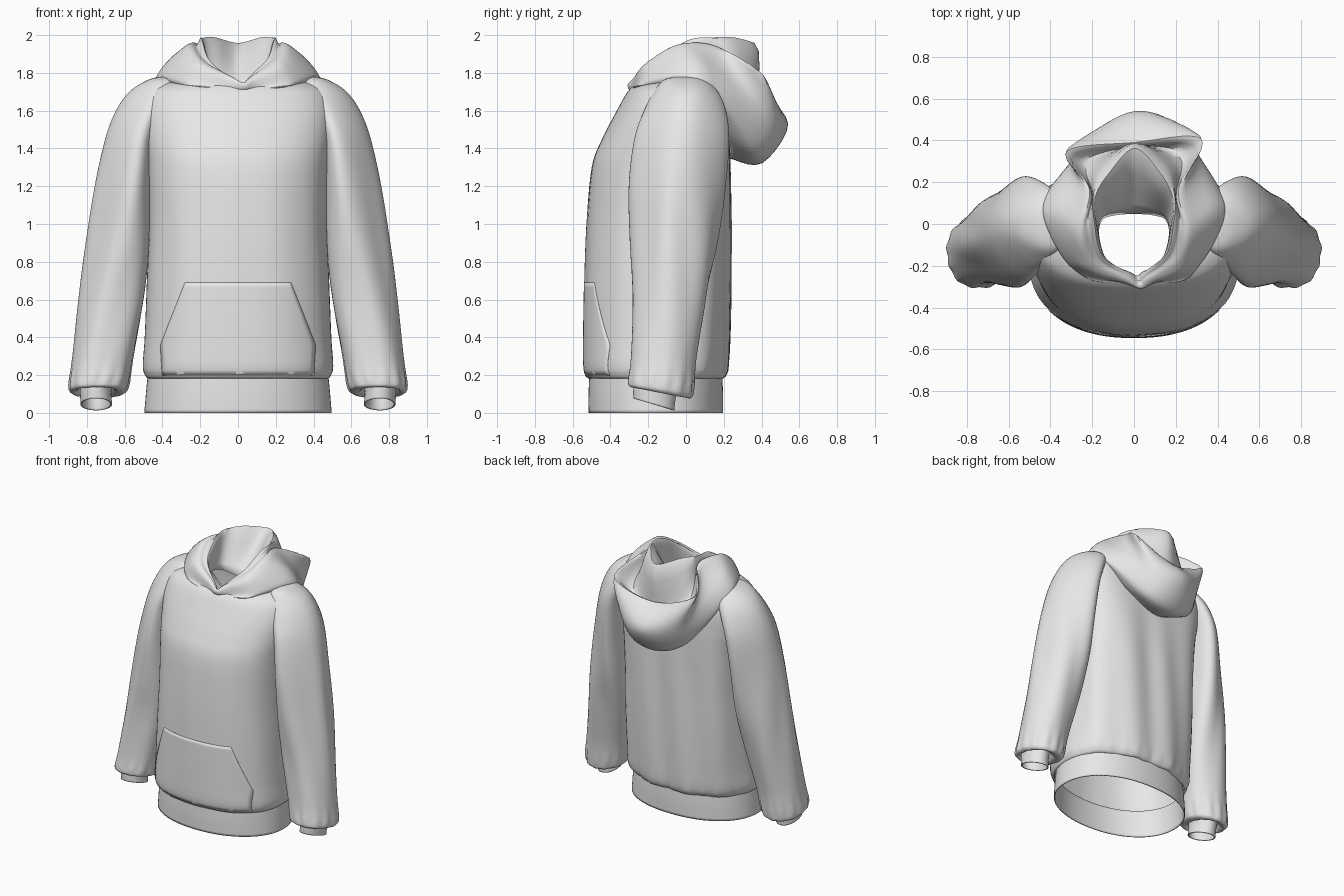
import bpy, math

cube = bpy.data.objects.get("Cube")
if cube:
    bpy.data.objects.remove(cube, do_unlink=True)

fabric = bpy.data.materials.new("light_grey_fabric")
fabric.use_nodes = True
fabric.diffuse_color = (0.8, 0.8, 0.8, 1)
fabric.node_tree.nodes["Principled BSDF"].inputs["Base Color"].default_value = (0.8, 0.8, 0.8, 1)


def spline(keys, steps, closed=False):
    """Catmull-Rom curve through tuples of any length."""
    out, n = [], len(keys)
    pick = (lambda i: keys[i % n]) if closed else (lambda i: keys[max(0, min(n - 1, i))])
    for i in range(n if closed else n - 1):
        for s in range(steps):
            t = s / steps
            out.append(tuple(
                b + 0.5 * t * (c - a + t * (2 * a - 5 * b + 4 * c - d + t * (3 * (b - c) + d - a)))
                for a, b, c, d in zip(pick(i - 1), pick(i), pick(i + 1), pick(i + 2))))
    if not closed:
        out.append(tuple(keys[-1]))
    return out


def make(name, verts, faces, thick):
    mesh = bpy.data.meshes.new(name)
    mesh.from_pydata(verts, [], faces)
    mesh.materials.append(fabric)
    obj = bpy.data.objects.new(name, mesh)
    bpy.context.collection.objects.link(obj)
    mod = obj.modifiers.new("thickness", 'SOLIDIFY')
    mod.thickness, mod.offset = thick, 0
    bpy.ops.object.select_all(action='DESELECT')
    obj.select_set(True)
    bpy.context.view_layer.objects.active = obj
    bpy.ops.object.shade_smooth_by_angle(angle=math.radians(50))


def grid_faces(rows, cols, closed):
    faces = []
    for i in range(rows - 1):
        for j in range(cols if closed else cols - 1):
            k = (j + 1) % cols
            faces.append((i * cols + j, i * cols + k, (i + 1) * cols + k, (i + 1) * cols + j))
    return faces


def loft(name, rings, thick=0.008, cap=False):
    cols = len(rings[0])
    faces = grid_faces(len(rings), cols, True)
    if cap:
        faces.append(tuple(range((len(rings) - 1) * cols, len(rings) * cols)))
    make(name, [p for r in rings for p in r], faces, thick)


def oval(z, x0, x1, y0, y1, front=2.0, back=2.0, tilt=0.0, fold=None, segs=96, taper=0.0):
    """Superellipse ring, optionally tilted, rippled, and narrowed towards +x."""
    cx, cy, ring = (x0 + x1) / 2, (y0 + y1) / 2, []
    for j in range(segs):
        a = math.tau * j / segs - math.pi / 2
        c, s = math.cos(a), math.sin(a)
        power = back if s > 0 else front
        r = (abs(c) ** power + abs(s) ** power) ** (-1 / power)
        k = fold(a, z) if fold else 0
        depth = (1 - taper * r * c) * (1 - 0.18 * taper)
        x = cx + c * (r * (x1 - x0) / 2 + k)
        y = cy + s * (r * depth * (y1 - y0) / 2 + k)
        ring.append((x, y, z + tilt * (y - cy)))
    return ring


# Torso: height, half width, front, back, tilt
POWER = 2.3
torso_keys = [
    (0.185, 0.475, -0.51, 0.19, 0), (0.2, 0.488, -0.527, 0.207, 0), (0.25, 0.5, -0.537, 0.22, 0),
    (0.4, 0.49, -0.538, 0.226, 0), (0.7, 0.478, -0.533, 0.23, 0), (1.0, 0.466, -0.522, 0.23, 0),
    (1.3, 0.472, -0.495, 0.228, 0), (1.45, 0.49, -0.44, 0.225, 0), (1.6, 0.5, -0.365, 0.215, 0.02),
    (1.7, 0.465, -0.315, 0.195, 0.06), (1.745, 0.4, -0.285, 0.19, 0.1),
    (1.76, 0.32, -0.27, 0.19, 0.12)]
torso_rings = spline(torso_keys, 6)


def torso_fold(a, z):
    back = math.sin(a) > 0
    gather = (0.006 if back else 0.002) * math.sin(31 * a + math.sin(5 * a))
    drape = (0.009 if back else 0.002) * math.sin(11 * a + 1.5 * z)
    return abs(math.sin(a)) * (gather * math.exp(-abs(z - 0.22) / 0.05)
                               + drape * max(0, min(1, (1.6 - z) / 0.6)))


# the back is flatter and squarer towards the shoulders
loft("torso", [oval(z, -w, w, f, b, POWER, min(4, 2 + 1.5 * z), t, torso_fold)
               for z, w, f, b, t in torso_rings])

# Ribbed hem band
loft("hem_band", [oval(z, -w, w, f, b, 2.1, 2.2) for z, w, f, b in spline(
    [(0, 0.492, -0.512, 0.192), (0.1, 0.484, -0.512, 0.192), (0.2, 0.474, -0.508, 0.188)], 4)])


def front_y(x, z):
    """Front surface of the torso at x, z."""
    lo, hi = next(((p, q) for p, q in zip(torso_rings, torso_rings[1:]) if p[0] <= z <= q[0]))
    t = (z - lo[0]) / (hi[0] - lo[0])
    w, f, b = (lo[i] + t * (hi[i] - lo[i]) for i in (1, 2, 3))
    return (f + b) / 2 - (b - f) / 2 * (1 - min(1, abs(x) / w) ** POWER) ** (1 / POWER)


# Kangaroo pocket with slanted hand openings, lying flush on the front
pocket, rows, cols = [], 20, 33
for i in range(rows):
    z = 0.2 + 0.49 * i / (rows - 1)
    half = 0.4 + 0.01 * (z - 0.2) / 0.16 if z < 0.36 else 0.41 - 0.13 * (z - 0.36) / 0.33
    for j in range(cols):
        x = half * (2 * j / (cols - 1) - 1)
        pocket.append((x, front_y(x, z) - 0.004, z))
make("front_pocket", pocket, grid_faces(rows, cols, False), 0.006)

# Sleeve: height, inner x, outer x, front, back, tilt, taper
sleeve_keys = [
    (0.15, 0.665, 0.835, -0.27, -0.04, -0.2, 0), (0.115, 0.64, 0.86, -0.285, 0.0, -0.2, 0),
    (0.115, 0.6, 0.882, -0.298, 0.025, -0.18, 0), (0.15, 0.582, 0.89, -0.302, 0.035, -0.12, 0),
    (0.3, 0.555, 0.87, -0.288, 0.05, 0, 0), (0.6, 0.5, 0.835, -0.28, 0.105, 0, 0.1),
    (0.9, 0.472, 0.798, -0.295, 0.165, 0, 0.3), (1.2, 0.462, 0.755, -0.295, 0.2, 0, 0.45),
    (1.45, 0.44, 0.7, -0.265, 0.22, 0, 0.45), (1.6, 0.39, 0.642, -0.215, 0.205, 0, 0.4),
    (1.7, 0.34, 0.57, -0.165, 0.165, 0, 0.3), (1.757, 0.33, 0.48, -0.12, 0.1, 0, 0.1),
    (1.775, 0.36, 0.42, -0.06, 0.05, 0, 0)]
cuff_keys = [(0.045, 0.67, 0.83, -0.275, -0.065, -0.3), (0.1, 0.675, 0.832, -0.275, -0.06, -0.28),
             (0.18, 0.67, 0.835, -0.27, -0.04, -0.2)]


def sleeve_fold(a, z):
    mid = math.exp(-((z - 0.75) / 0.5) ** 2)
    gather = 0.005 * math.sin(13 * a) * math.exp(-abs(z - 0.16) / 0.06)
    return 0.007 * math.sin(5 * a + 3 * z) * mid + gather


def mirrored(ring, side):
    return [(side * x, y, z) for x, y, z in ring][::side]


for side, label in ((1, "left"), (-1, "right")):
    loft(label + "_sleeve", [mirrored(oval(z, i, o, f, b, 2.2, 2.2, t, sleeve_fold, 64, tp), side)
                             for z, i, o, f, b, t, tp in spline(sleeve_keys, 5)], cap=True)
    loft(label + "_cuff", [mirrored(oval(z, i, o, f, b, tilt=t, segs=48), side)
                           for z, i, o, f, b, t in spline(cuff_keys, 4)])

# Lowered hood: half rings from front to back, seam -> pouch -> rim -> neck fold -> neck
hood_keys = [
    [(0, -.285, 1.7), (.25, -.25, 1.73), (.41, .0, 1.75), (.39, .14, 1.67), (.24, .22, 1.46), (0, .235, 1.35)],
    [(0, -.302, 1.72), (.29, -.21, 1.76), (.425, .03, 1.785), (.39, .19, 1.65), (.21, .35, 1.39), (0, .4, 1.325)],
    [(0, -.304, 1.74), (.25, -.2, 1.84), (.36, .03, 1.87), (.335, .22, 1.75), (.225, .43, 1.55), (0, .535, 1.53)],
    [(0, -.29, 1.745), (.21, -.18, 1.87), (.265, -.03, 1.945), (.225, .17, 1.93), (.32, .375, 1.79), (0, .39, 1.68)],
    [(0, -.28, 1.735), (.175, -.16, 1.86), (.22, .0, 1.94), (.2, .14, 1.9), (.22, .3, 1.7), (0, .37, 1.6)],
    [(0, -.27, 1.725), (.15, -.15, 1.86), (.185, .0, 1.955), (.19, .12, 1.98), (.125, .24, 1.985), (0, .36, 1.955)],
    [(0, -.25, 1.7), (.13, -.18, 1.75), (.17, -.06, 1.75), (.155, .02, 1.73), (.09, .045, 1.71), (0, .05, 1.7)]]


def hood_ring(half):
    # an extra point beside the centre front keeps the neckline a V
    near = tuple(a + 0.25 * (b - a) for a, b in zip(half[0], half[1]))
    half = [half[0], near] + half[1:]
    full = half + [(-x, y, z) for x, y, z in half[-2:0:-1]]
    # the pouch hangs slightly askew, and the front crossing sits off centre
    return [(x + 0.3 * max(0, -y - 0.2), y + 0.4 * x * max(0, y - 0.15), min(z, 1.996))
            for x, y, z in spline(full, 8, True)]


hood_rings = [hood_ring(h) for h in hood_keys]
columns = [spline(list(col), 5) for col in zip(*hood_rings)]
loft("hood", [list(r) for r in zip(*columns)])
